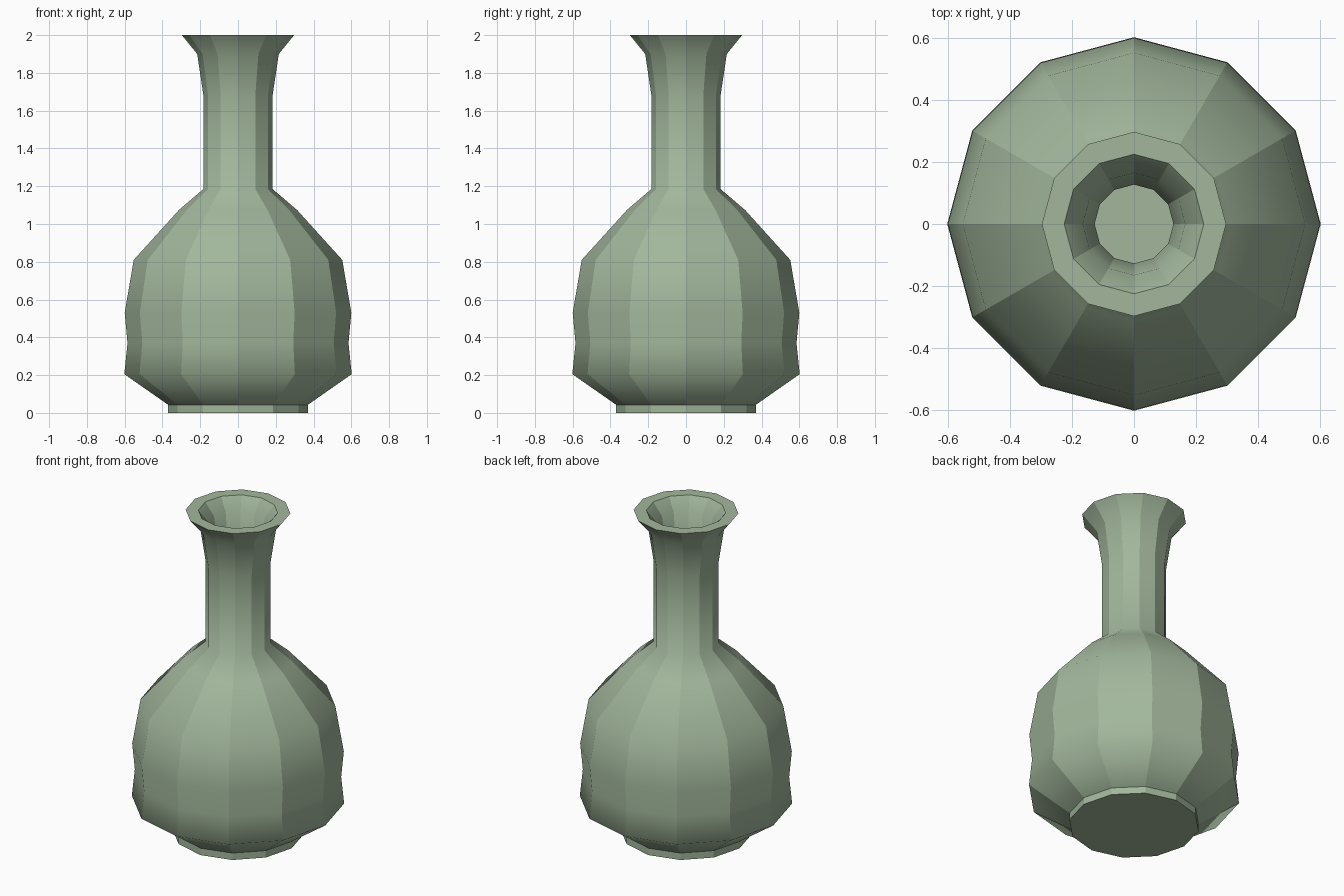
import bpy, bmesh
from math import cos, sin, pi

if "Cube" in bpy.data.objects:
    bpy.data.objects.remove(bpy.data.objects["Cube"])

SIDES = 12

# Lathe profile (radius, height): outer wall going up, then inner wall going down
outer = [(0.37, 0), (0.37, 0.043), (0.602, 0.205), (0.585, 0.37), (0.6, 0.53),
         (0.552, 0.81), (0.312, 1.075), (0.183, 1.185), (0.183, 1.68),
         (0.216, 1.9), (0.297, 2.0)]
inner = [(0.225, 2.0), (0.165, 1.925), (0.127, 1.69), (0.127, 1.16),
         (0.275, 1.035), (0.5, 0.785), (0.545, 0.525), (0.53, 0.37),
         (0.54, 0.235), (0.35, 0.1), (0.33, 0.06)]
profile = outer + inner
n_out = len(outer)
# Rings that stay crisp: base, foot top and both rim edges, inner floor
sharp_rings = {0, 1, n_out - 1, n_out, len(profile) - 1}

bm = bmesh.new()
rings = [[bm.verts.new((r * cos(2 * pi * k / SIDES), r * sin(2 * pi * k / SIDES), z))
          for k in range(SIDES)] for r, z in profile]

# Walls
for a, b in zip(rings, rings[1:]):
    for k in range(SIDES):
        j = (k + 1) % SIDES
        bm.faces.new((a[k], a[j], b[j], b[k]))

# Underside and inner floor
bm.faces.new(rings[0][::-1])
bm.faces.new(rings[-1])
bmesh.ops.recalc_face_normals(bm, faces=bm.faces)

# Smooth along the profile, faceted around the axis
for f in bm.faces:
    f.smooth = True
for a, b in zip(rings, rings[1:]):
    for va, vb in zip(a, b):
        bm.edges.get((va, vb)).smooth = False
for i in sharp_rings:
    for k in range(SIDES):
        bm.edges.get((rings[i][k], rings[i][(k + 1) % SIDES])).smooth = False

mesh = bpy.data.meshes.new("vase")
bm.to_mesh(mesh)
bm.free()
vase = bpy.data.objects.new("vase", mesh)
bpy.context.collection.objects.link(vase)

# Glaze colour
glaze = bpy.data.materials.new("green_glaze")
glaze.diffuse_color = (0.36, 0.47, 0.33, 1)
glaze.use_nodes = True
glaze.node_tree.nodes["Principled BSDF"].inputs["Base Color"].default_value = glaze.diffuse_color
mesh.materials.append(glaze)
